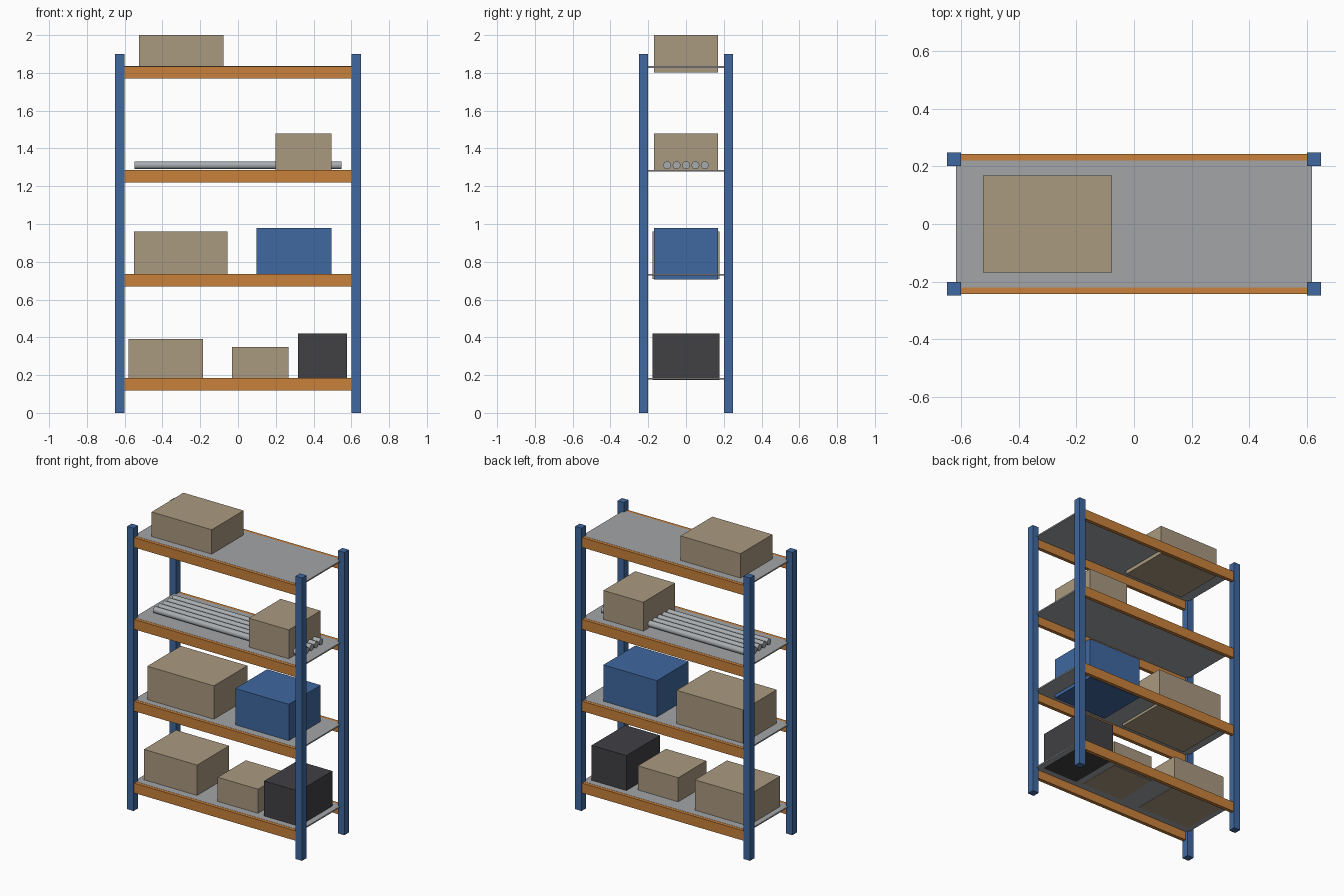
import bpy, math

cube = bpy.data.objects.get("Cube")
if cube:
    bpy.data.objects.remove(cube, do_unlink=True)


def material(name, rgb):
    m = bpy.data.materials.new(name)
    m.use_nodes = True
    m.diffuse_color = (*rgb, 1)
    m.node_tree.nodes["Principled BSDF"].inputs["Base Color"].default_value = (*rgb, 1)
    return m


BLUE = material("blue paint", (0.05, 0.14, 0.35))
ORANGE = material("orange paint", (0.58, 0.22, 0.045))
GREY = material("galvanised grey", (0.37, 0.375, 0.39))
STEEL = material("pipe steel", (0.39, 0.41, 0.43))
CARDBOARD = material("cardboard", (0.40, 0.32, 0.215))
DARK = material("dark plastic", (0.052, 0.05, 0.057))


def box(name, x, y, z, mat):
    """Box from (min, max) ranges on each axis."""
    bpy.ops.mesh.primitive_cube_add(size=1, location=[(a + b) / 2 for a, b in (x, y, z)])
    ob = bpy.context.object
    ob.name = name
    ob.scale = [b - a for a, b in (x, y, z)]
    bpy.ops.object.transform_apply(location=False, rotation=False, scale=True)
    ob.data.materials.append(mat)
    return ob


def span(centre, half):
    return (centre - half, centre + half)


# Corner posts
for side, sx in (("right", -1), ("left", 1)):
    for end, sy in (("front", -1), ("back", 1)):
        box(f"{side}_{end}_post", span(sx * 0.626, 0.024), span(sy * 0.225, 0.024), (0, 1.9), BLUE)

# Shelf levels: two beams and a thin deck each
for i in range(4):
    top = 0.185 + 0.55 * i
    for end, sy in (("front", -1), ("back", 1)):
        box(f"{end}_beam_{i + 1}", span(0, 0.645), span(sy * 0.231, 0.012), (top - 0.066, top), ORANGE)
    box(f"shelf_deck_{i + 1}", span(0, 0.618), span(0, 0.221), (top - 0.008, top + 0.001), GREY)

# Goods on the lowest shelf
box("large_carton_low", (-0.58, -0.185), span(0, 0.17), (0.175, 0.39), CARDBOARD)
box("small_carton_low", (-0.033, 0.267), (-0.168, 0.13), (0.175, 0.348), CARDBOARD)
box("dark_crate", (0.318, 0.577), span(0, 0.178), (0.174, 0.421), DARK)

# Goods on the second shelf
box("large_carton_middle", (-0.55, -0.055), span(0, 0.178), (0.71, 0.96), CARDBOARD)
box("blue_bin", (0.098, 0.496), span(0, 0.169), (0.705, 0.98), BLUE)

# Carton and pipes on the third shelf
box("carton_upper", (0.199, 0.496), span(0, 0.169), (1.283, 1.48), CARDBOARD)
for i in range(5):
    bpy.ops.mesh.primitive_cylinder_add(
        vertices=16, radius=0.021, depth=1.096,
        location=(0, 0.05 * (i - 2), 1.311), rotation=(0, math.pi / 2, 0))
    pipe = bpy.context.object
    pipe.name = f"pipe_{i + 1}"
    pipe.data.materials.append(STEEL)
    bpy.ops.object.shade_smooth_by_angle()

# Carton on the top shelf
box("carton_top", (-0.524, -0.077), span(0, 0.169), (1.803, 2.0), CARDBOARD)
